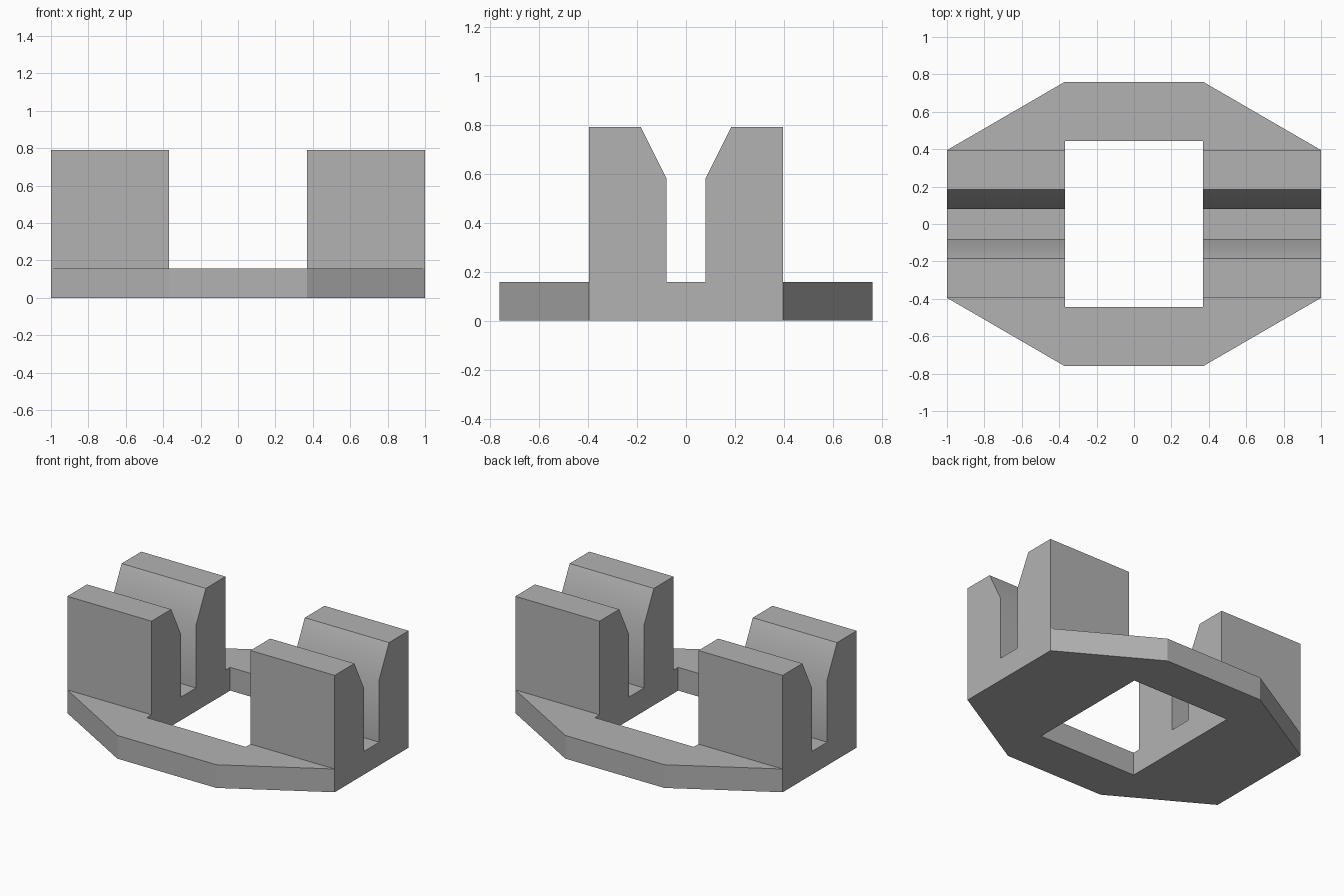
import bpy, bmesh, math

cube = bpy.data.objects.get("Cube")
if cube:
    bpy.data.objects.remove(cube, do_unlink=True)

# Main dimensions
OUT_X, IN_X = 1.0, 0.37          # outer edge and opening half widths
SIDE_Y, HOLE_Y, OUT_Y = 0.395, 0.445, 0.76
BASE_H, TOP_H, SLOPE_H = 0.157, 0.79, 0.58
SLOT_Y, MOUTH_Y = 0.08, 0.185

grey = bpy.data.materials.new("light_grey")
grey.use_nodes = True
colour = (0.45, 0.45, 0.45, 1)
grey.diffuse_color = colour
grey.node_tree.nodes["Principled BSDF"].inputs["Base Color"].default_value = colour

bm = bmesh.new()


def face(points):
    return bm.faces.new([bm.verts.new(p) for p in points])


def ring(quarter):
    """Mirror two corner points into a full loop of eight."""
    a, b = quarter
    return [a, b, (-b[0], b[1]), (-a[0], a[1]),
            (-a[0], -a[1]), (-b[0], -b[1]), (b[0], -b[1]), (a[0], -a[1])]


# Octagonal base plate around a rectangular opening
outer = ring([(OUT_X, SIDE_Y), (IN_X, OUT_Y)])
inner = ring([(IN_X, SIDE_Y), (IN_X, HOLE_Y)])
for i in range(8):
    j = (i + 1) % 8
    quad = [outer[i], outer[j], inner[j], inner[i]]
    face([(x, y, 0) for x, y in quad])
    if i in (3, 7):              # the clamp blocks cover these two sides
        continue
    face([(x, y, BASE_H) for x, y in quad])
    for a, b in ((outer[i], outer[j]), (inner[i], inner[j])):
        face([(*a, 0), (*b, 0), (*b, BASE_H), (*a, BASE_H)])

# Slotted clamp blocks with flared mouths
half = [(SIDE_Y, BASE_H), (SIDE_Y, TOP_H), (MOUTH_Y, TOP_H),
        (SLOT_Y, SLOPE_H), (SLOT_Y, BASE_H)]
profile = half + [(-y, z) for y, z in reversed(half)]
section = [(SIDE_Y, 0)] + profile + [(-SIDE_Y, 0)]
for side in (-1, 1):
    x0, x1 = side * IN_X, side * OUT_X
    for (ya, za), (yb, zb) in zip(profile, profile[1:]):
        face([(x0, ya, za), (x1, ya, za), (x1, yb, zb), (x0, yb, zb)])
    for x in (x0, x1):
        face([(x, y, z) for y, z in section])

bmesh.ops.remove_doubles(bm, verts=bm.verts, dist=0.0005)
bmesh.ops.recalc_face_normals(bm, faces=bm.faces)
mesh = bpy.data.meshes.new("slotted_bracket")
bm.to_mesh(mesh)
bm.free()
mesh.materials.append(grey)
bracket = bpy.data.objects.new("slotted_bracket", mesh)
bpy.context.collection.objects.link(bracket)

# Soften only the shallow bend inside each slot
bpy.ops.object.select_all(action="DESELECT")
bpy.context.view_layer.objects.active = bracket
bracket.select_set(True)
bpy.ops.object.shade_smooth_by_angle(angle=math.radians(28))
